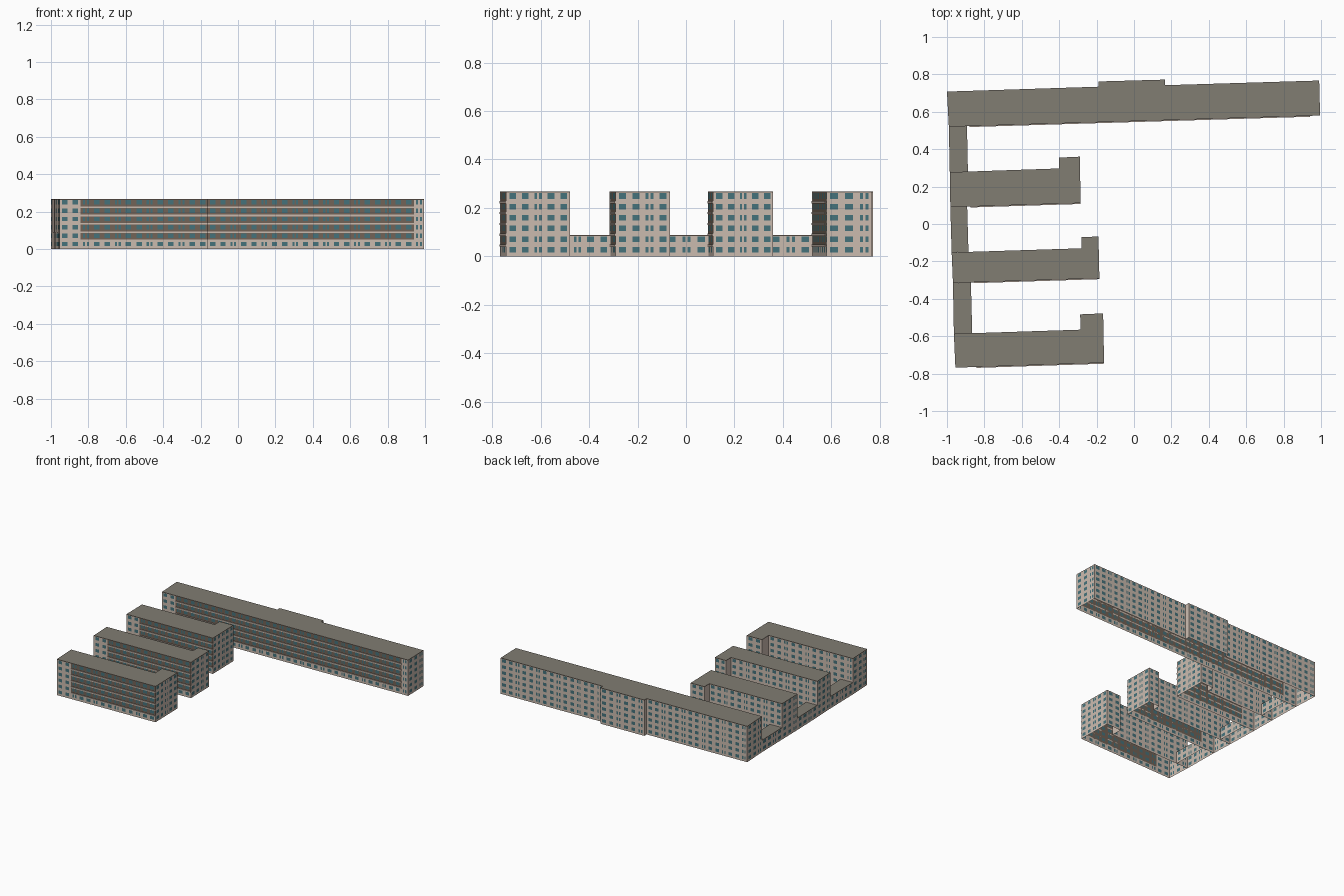
import bpy, bmesh
from mathutils import Vector

cube = bpy.data.objects.get("Cube")
if cube:
    bpy.data.objects.remove(cube)

STOREY = 0.0445
PITCH = 0.055


def material(name, color):
    m = bpy.data.materials.new(name)
    m.use_nodes = True
    m.diffuse_color = (*color, 1)
    bsdf = m.node_tree.nodes["Principled BSDF"]
    bsdf.inputs["Base Color"].default_value = (*color, 1)
    bsdf.inputs["Roughness"].default_value = 0.9
    return m


MATS = [material("beige wall", (0.60, 0.50, 0.43)),
        material("teal glass", (0.06, 0.17, 0.20)),
        material("taupe gallery wall", (0.17, 0.127, 0.098)),
        material("grey roof", (0.22, 0.205, 0.17)),
        material("brown trim", (0.20, 0.15, 0.12))]
WALL, GLASS, GALLERY, ROOF, TRIM = range(5)


def make_object(name, bm):
    mesh = bpy.data.meshes.new(name)
    bm.to_mesh(mesh)
    bm.free()
    for m in MATS:
        mesh.materials.append(m)
    obj = bpy.data.objects.new(name, mesh)
    bpy.context.collection.objects.link(obj)


def wall_columns(length, gallery):
    """Split a wall into strips: (start, end, is_window, is_gallery)."""
    if length < 0.09:
        return [(0, length, False, False)]
    count = round(length / PITCH)
    step = length / count
    strips = []
    for i in range(count):
        # every third bay holds a pair of narrow windows
        cuts = [0, .22, .42, .58, .78, 1] if i % 3 == 2 else [0, .24, .76, 1]
        in_gallery = gallery is not None and gallery[0] <= i < count - gallery[1]
        for k in range(len(cuts) - 1):
            strips.append(((i + cuts[k]) * step, (i + cuts[k + 1]) * step,
                           k % 2 == 1, in_gallery))
    return strips


def wall_rows(storeys):
    """Split a wall by height: (bottom, top, kind, storey)."""
    rows = []
    for s in range(storeys):
        z = s * STOREY
        top = z + STOREY
        rows.append((z, z + 0.015, "plain", s))
        rows.append((z + 0.015, z + 0.038, "window", s))
        if s == storeys - 1:
            rows.append((z + 0.038, top - 0.004, "plain", s))
            rows.append((top - 0.004, top, "trim", s))
        else:
            rows.append((z + 0.038, top, "plain", s))
    return rows


def add_wall(bm, a, b, storeys, gallery=None):
    a, b = Vector((*a, 0)), Vector((*b, 0))
    length = (b - a).length
    along = (b - a) / length
    for u0, u1, window, in_gallery in wall_columns(length, gallery):
        for z0, z1, kind, s in wall_rows(storeys):
            corners = [(u0, z0), (u1, z0), (u1, z1), (u0, z1)]
            face = bm.faces.new([bm.verts.new(a + along * u + Vector((0, 0, z)))
                                 for u, z in corners])
            if kind == "trim":
                face.material_index = TRIM
            elif window and kind == "window":
                face.material_index = GLASS
            elif in_gallery and s > 0:
                face.material_index = GALLERY
            else:
                face.material_index = WALL


def add_roof(bm, outline, z):
    face = bm.faces.new([bm.verts.new((x, y, z)) for x, y in outline])
    face.material_index = ROOF


def add_slabs(name, a, b, gallery):
    """Thin floor edges that run along the galleries."""
    bm = bmesh.new()
    a, b = Vector((*a, 0)), Vector((*b, 0))
    length = (b - a).length
    step = length / round(length / PITCH)
    along = (b - a) / length
    out = Vector((along.y, -along.x, 0)) * 0.005
    start = a + along * step * gallery[0]
    end = b - along * step * gallery[1]
    for s in range(1, 6):
        z = Vector((0, 0, s * STOREY - 0.004))
        up = Vector((0, 0, 0.009))
        ring = [start, end, end + out, start + out]
        low = [bm.verts.new(p + z) for p in ring]
        high = [bm.verts.new(p + z + up) for p in ring]
        bm.faces.new(low[::-1])
        bm.faces.new(high)
        for i in range(4):
            j = (i + 1) % 4
            bm.faces.new((low[i], low[j], high[j], high[i]))
    make_object(name, bm)


# Tall blocks: outlines run counter-clockwise, first edge is the gallery front
BLOCKS = {
    "long_rear_block": ([(-.99, .52), (.995, .58), (.99, .767), (.167, .742),
                         (.165, .772), (-.19, .762), (-.19, .734), (-1, .708)], (2, 1)),
    "upper_wing": ([(-.982, .09), (-.285, .112), (-.29, .36), (-.40, .355),
                    (-.40, .297), (-.985, .277)], (2, 0)),
    "middle_wing": ([(-.968, -.315), (-.185, -.29), (-.19, -.067), (-.28, -.07),
                     (-.28, -.13), (-.975, -.152)], (2, 0)),
    "front_wing": ([(-.955, -.768), (-.16, -.742), (-.165, -.478), (-.288, -.483),
                    (-.285, -.565), (-.963, -.587)], (2, 0)),
}
for name, (outline, gallery) in BLOCKS.items():
    bm = bmesh.new()
    for i, p in enumerate(outline):
        q = outline[(i + 1) % len(outline)]
        add_wall(bm, p, q, 6, gallery if i == 0 else None)
    add_roof(bm, outline, 6 * STOREY)
    make_object(name, bm)
    add_slabs(name + "_gallery_slabs", outline[0], outline[1], gallery)

# Low corridors: (south-west, south-east, north-east, north-west)
CORRIDORS = {
    "rear_corridor": [(-.985, .277), (-.888, .28), (-.893, .523), (-.99, .52)],
    "middle_corridor": [(-.975, -.152), (-.885, -.149), (-.892, .093), (-.982, .09)],
    "front_corridor": [(-.963, -.587), (-.865, -.584), (-.872, -.312), (-.968, -.315)],
}
for name, outline in CORRIDORS.items():
    bm = bmesh.new()
    add_wall(bm, outline[1], outline[2], 2)
    add_wall(bm, outline[3], outline[0], 2)
    add_roof(bm, outline, 2 * STOREY)
    make_object(name, bm)
